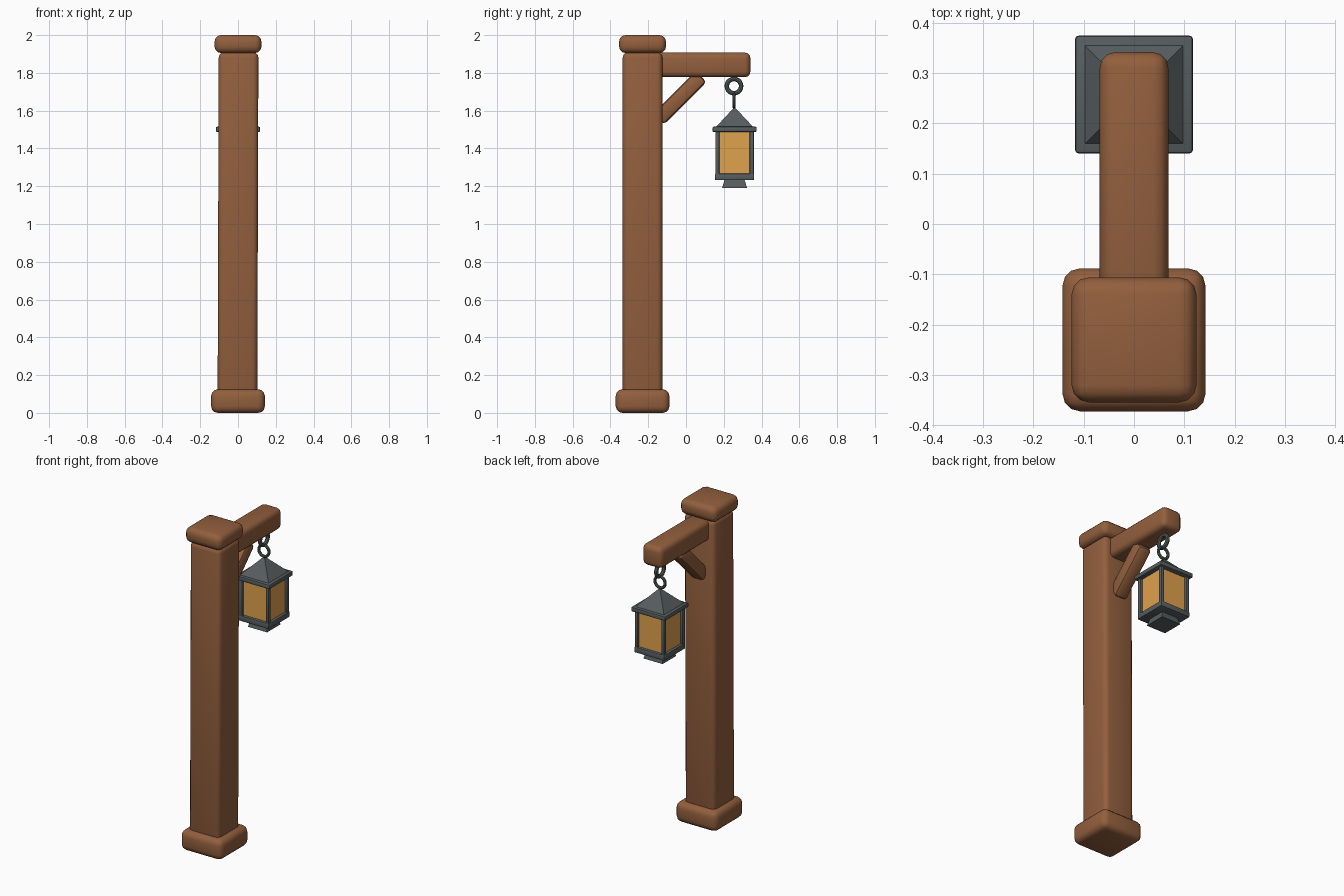
import bpy, bmesh, math
from mathutils import Matrix

if "Cube" in bpy.data.objects:
    bpy.data.objects.remove(bpy.data.objects["Cube"])

PY = -0.23   # post centre in y
LY = 0.257   # lantern centre in y

def material(name, rgb):
    m = bpy.data.materials.new(name)
    m.diffuse_color = (*rgb, 1)
    m.use_nodes = True
    m.node_tree.nodes["Principled BSDF"].inputs["Base Color"].default_value = m.diffuse_color
    return m

WOOD = material("wood", (0.29, 0.115, 0.047))
IRON = material("iron", (0.095, 0.11, 0.115))
GLASS = material("amber_glass", (0.74, 0.36, 0.075))

def finish(ob, name, mat, smooth=True):
    ob.name = ob.data.name = name
    ob.data.materials.append(mat)
    if smooth:
        for o in bpy.context.selected_objects:
            o.select_set(False)
        ob.select_set(True)
        bpy.context.view_layer.objects.active = ob
        bpy.ops.object.shade_smooth_by_angle(angle=math.radians(40))
    return ob

def box(name, lo, hi, mat, bevel=0, segments=2, rot_x=0, lean=0):
    """Bevelled box between two corners; lean shifts the top in x."""
    size = [b - a for a, b in zip(lo, hi)]
    mid = [(a + b) / 2 for a, b in zip(lo, hi)]
    bm = bmesh.new()
    bmesh.ops.create_cube(bm, size=1, matrix=Matrix.Diagonal((*size, 1)))
    for v in bm.verts:
        v.co.x += lean if v.co.z > 0 else -lean
    if bevel:
        bmesh.ops.bevel(bm, geom=bm.edges[:], offset=bevel, segments=segments,
                        profile=0.5, affect='EDGES')
    me = bpy.data.meshes.new(name)
    bm.to_mesh(me)
    bm.free()
    ob = bpy.data.objects.new(name, me)
    bpy.context.collection.objects.link(ob)
    ob.location = mid
    ob.rotation_euler.x = rot_x
    return finish(ob, name, mat, bevel > 0)

def square(name, half, y, z0, z1, mat, bevel=0, segments=2, lean=0):
    return box(name, (-half, y - half, z0), (half, y + half, z1), mat, bevel, segments, lean=lean)

def frustum(name, half0, half1, z0, z1, mat):
    """Square tapered block on the lantern axis."""
    r2 = math.sqrt(2)
    bpy.ops.mesh.primitive_cone_add(vertices=4, radius1=half0 * r2, radius2=half1 * r2,
                                    depth=z1 - z0, location=(0, LY, (z0 + z1) / 2),
                                    rotation=(0, 0, math.pi / 4))
    return finish(bpy.context.object, name, mat, False)

def ring(name, z, major, minor, rot):
    bpy.ops.mesh.primitive_torus_add(major_radius=major, minor_radius=minor, major_segments=20,
                                     minor_segments=8, location=(0, LY - 0.003, z), rotation=rot)
    return finish(bpy.context.object, name, IRON)

# Timber post, foot and cap
square("post_base", 0.142, PY, 0, 0.125, WOOD, 0.035, 3)
square("post", 0.105, PY, 0.06, 1.91, WOOD, 0.028, 3, lean=0.003)
square("post_cap", 0.124, PY, 1.905, 2.0, WOOD, 0.034, 3)

# Arm and diagonal brace
box("arm", (-0.068, -0.2, 1.777), (0.068, 0.341, 1.908), WOOD, 0.03, 3)
box("brace", (-0.045, -0.193, 1.627), (0.045, 0.127, 1.709), WOOD, 0.02, 2,
    rot_x=math.pi / 4)

# Hanging links
ring("upper_link", 1.73, 0.038, 0.012, (0, math.pi / 2, 0))
ring("lower_link", 1.655, 0.035, 0.009, (math.pi / 2, 0, 0))

# Lantern roof, body and foot
frustum("lantern_roof", 0.102, 0.004, 1.51, 1.615, IRON)
square("roof_rim", 0.117, LY, 1.487, 1.515, IRON, 0.007)
square("lantern_floor", 0.104, LY, 1.232, 1.267, IRON, 0.006)
square("lantern_glass", 0.087, LY, 1.26, 1.492, GLASS)
for sx in (-1, 1):
    for sy in (-1, 1):
        x, y = sx * 0.091, LY + sy * 0.091
        box("lantern_corner_bar", (x - 0.011, y - 0.011, 1.25), (x + 0.011, y + 0.011, 1.495),
            IRON, 0.004)
frustum("lantern_foot", 0.066, 0.053, 1.19, 1.235, IRON)
